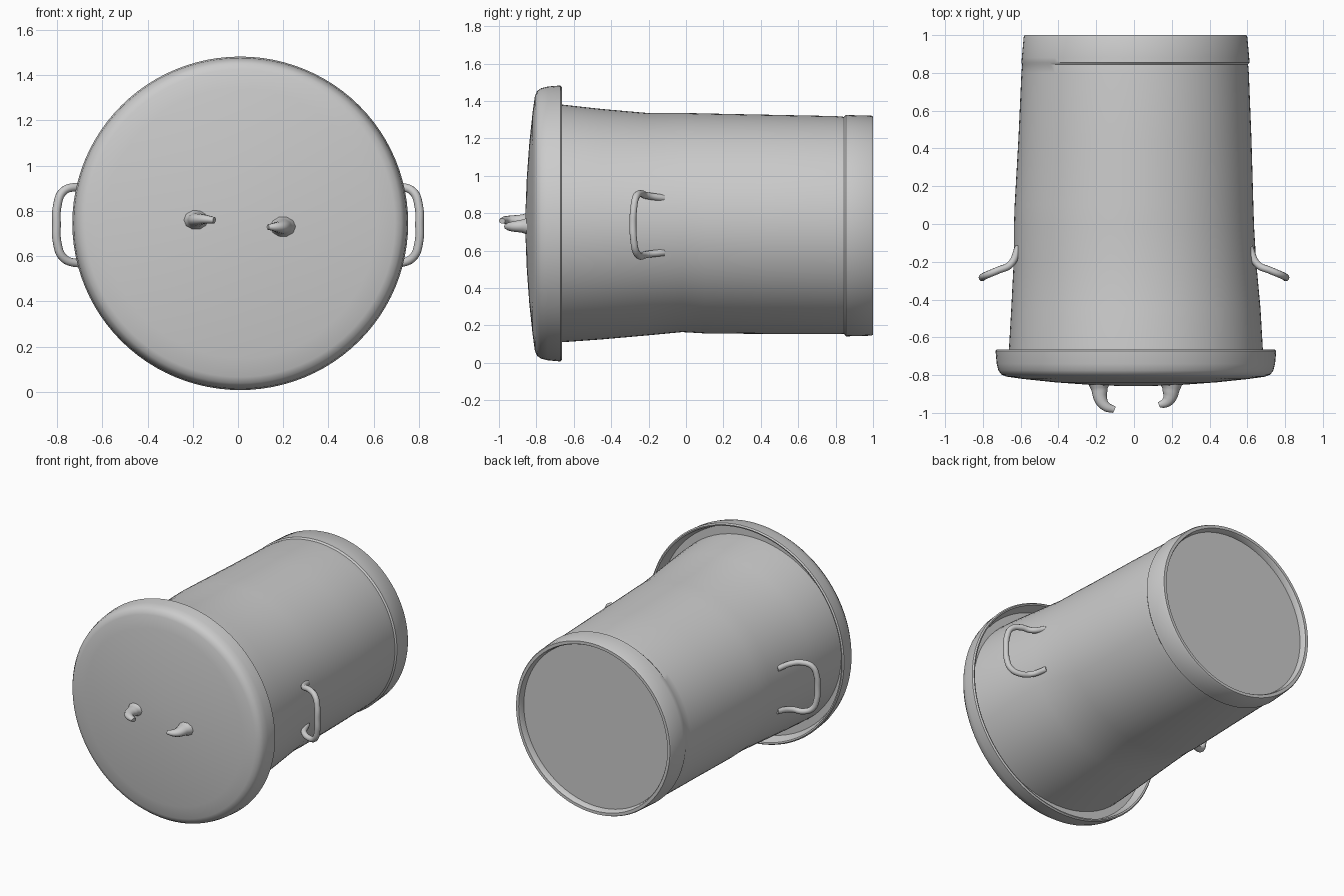
import bpy, bmesh, math
from mathutils import Vector

if "Cube" in bpy.data.objects:
    bpy.data.objects.remove(bpy.data.objects["Cube"])

SEG = 96


def finish(ob, angle=35):
    bpy.ops.object.select_all(action='DESELECT')
    ob.select_set(True)
    bpy.context.view_layer.objects.active = ob
    bpy.ops.object.shade_smooth_by_angle(angle=math.radians(angle))
    return ob


def loft(name, sections):
    """Skin elliptical rings along y; section = (y, cx, cz, rx, rz). Both ends are capped."""
    bm = bmesh.new()
    rings = []
    for y, cx, cz, rx, rz in sections:
        ring = []
        for i in range(SEG):
            a = 2 * math.pi * i / SEG
            ring.append(bm.verts.new((cx + rx * math.cos(a), y, cz + rz * math.sin(a))))
        rings.append(ring)
    for r0, r1 in zip(rings, rings[1:]):
        for i in range(SEG):
            j = (i + 1) % SEG
            bm.faces.new((r0[i], r0[j], r1[j], r1[i]))
    bm.faces.new(rings[0])
    bm.faces.new(rings[-1])
    bmesh.ops.recalc_face_normals(bm, faces=bm.faces)
    me = bpy.data.meshes.new(name)
    bm.to_mesh(me)
    bm.free()
    ob = bpy.data.objects.new(name, me)
    bpy.context.collection.objects.link(ob)
    return finish(ob)


def tube(name, pts, radii, scale_z=None):
    """Smooth round tube through points, with a radius at each point."""
    cu = bpy.data.curves.new(name, 'CURVE')
    cu.dimensions = '3D'
    cu.bevel_depth = 1.0
    cu.bevel_resolution = 3
    cu.resolution_u = 6
    cu.use_fill_caps = True
    sp = cu.splines.new('BEZIER')
    sp.bezier_points.add(len(pts) - 1)
    for bp, p, r in zip(sp.bezier_points, pts, radii):
        bp.co = p
        bp.radius = r
        bp.handle_left_type = bp.handle_right_type = 'AUTO'
    ob = bpy.data.objects.new(name, cu)
    bpy.context.collection.objects.link(ob)
    bpy.ops.object.select_all(action='DESELECT')
    ob.select_set(True)
    bpy.context.view_layer.objects.active = ob
    bpy.ops.object.convert(target='MESH')
    ob = bpy.context.view_layer.objects.active
    if scale_z:  # flatten about the first point's height
        z0 = pts[0][2]
        for v in ob.data.vertices:
            v.co.z = z0 + (v.co.z - z0) * scale_z
    return finish(ob, 60)


# Tapered body with slightly dented waist, foot band and recessed base
loft("can_body", [
    (-0.76, 0.01, 0.745, 0.675, 0.64),
    (-0.66, 0.01, 0.745, 0.672, 0.635),
    (-0.45, 0.01, 0.741, 0.660, 0.616),
    (-0.20, 0.005, 0.741, 0.642, 0.594),
    (-0.02, 0.0, 0.75, 0.636, 0.586),
    (0.10, 0.0, 0.745, 0.632, 0.588),
    (0.45, 0.005, 0.740, 0.617, 0.586),
    (0.80, 0.006, 0.736, 0.602, 0.583),
    (0.845, 0.006, 0.735, 0.598, 0.580),
    (0.855, 0.008, 0.733, 0.604, 0.592),
    (0.88, 0.008, 0.733, 0.602, 0.591),
    (0.99, 0.008, 0.733, 0.592, 0.588),
    (1.00, 0.008, 0.733, 0.586, 0.583),
    (1.00, 0.008, 0.733, 0.566, 0.563),
    (0.99, 0.008, 0.733, 0.560, 0.557),
    (0.96, 0.008, 0.733, 0.555, 0.552),
])

# Shallow domed lid with a hollow overhanging rim
lid_profile = [(-0.74, 0.60), (-0.74, 0.705), (-0.68, 0.722), (-0.667, 0.726),
               (-0.664, 0.735), (-0.672, 0.743), (-0.74, 0.737), (-0.775, 0.728),
               (-0.797, 0.712), (-0.808, 0.685), (-0.82, 0.60), (-0.838, 0.43),
               (-0.851, 0.25), (-0.857, 0.10), (-0.858, 0.02)]
loft("lid", [(y, 0.01, 0.745, r, r * 0.993) for y, r in lid_profile])

# Side carrying handles, mirrored left and right
for side, label in ((1, "right"), (-1, "left")):
    path = [(0.61, -0.12, 0.59), (0.655, -0.215, 0.578), (0.72, -0.245, 0.57), (0.775, -0.268, 0.595),
            (0.80, -0.28, 0.66), (0.803, -0.284, 0.74), (0.80, -0.28, 0.82),
            (0.775, -0.268, 0.885), (0.72, -0.245, 0.905), (0.655, -0.215, 0.895), (0.61, -0.12, 0.88)]
    tube(label + "_handle", [(side * x, y, z) for x, y, z in path], [0.019] * len(path))

# Two hooked stumps of the lid grip, flared at the base
tube("left_lid_stub",
     [(-0.185, -0.835, 0.76), (-0.183, -0.875, 0.76), (-0.175, -0.93, 0.762),
      (-0.150, -0.965, 0.764), (-0.105, -0.983, 0.758)],
     [0.062, 0.043, 0.034, 0.026, 0.018], 0.8)
tube("right_lid_stub",
     [(0.198, -0.835, 0.73), (0.196, -0.875, 0.73), (0.188, -0.92, 0.728),
      (0.168, -0.945, 0.728), (0.132, -0.958, 0.728)],
     [0.064, 0.046, 0.036, 0.027, 0.015], 0.8)
